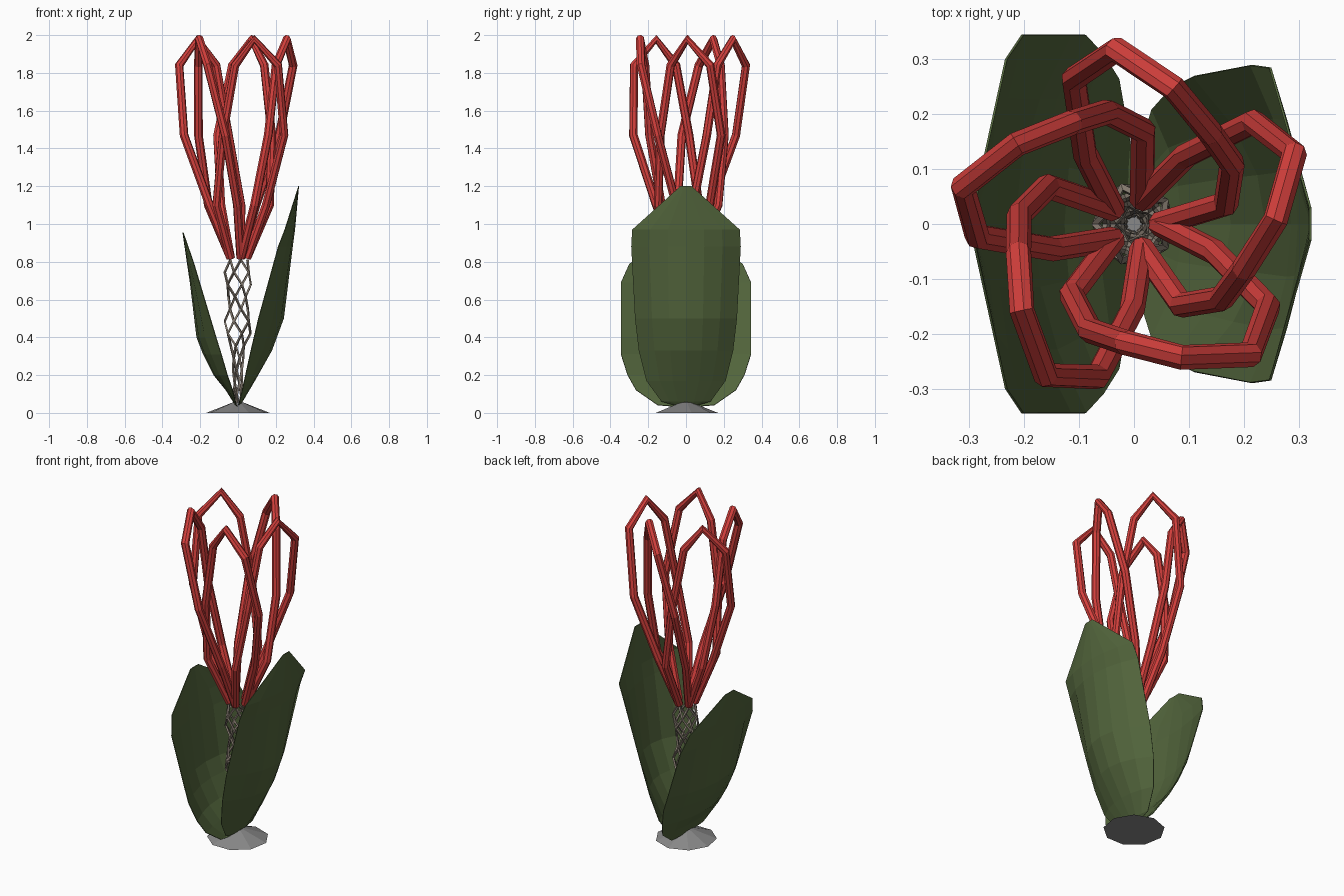
import bpy, bmesh, math
from mathutils import Vector, Matrix

if "Cube" in bpy.data.objects:
    bpy.data.objects.remove(bpy.data.objects["Cube"])


def material(name, rgb):
    m = bpy.data.materials.new(name)
    m.diffuse_color = (*rgb, 1)
    m.use_nodes = True
    m.node_tree.nodes["Principled BSDF"].inputs["Base Color"].default_value = m.diffuse_color
    return m


RED = material("petal_red", (0.65, 0.05, 0.045))
GREEN = material("leaf_green", (0.085, 0.13, 0.045))
BROWN = material("stem_brown", (0.25, 0.21, 0.17))
GREY = material("base_grey", (0.25, 0.25, 0.25))


def wire(name, paths, depth, res, mat):
    cu = bpy.data.curves.new(name, 'CURVE')
    cu.dimensions = '3D'
    cu.bevel_depth, cu.bevel_resolution = depth, res
    cu.use_fill_caps = True
    for pts in paths:
        s = cu.splines.new('POLY')
        s.points.add(len(pts) - 1)
        for p, co in zip(s.points, pts):
            p.co = (*co, 1)
        s.use_smooth = False
    cu.materials.append(mat)
    ob = bpy.data.objects.new(name, cu)
    bpy.context.collection.objects.link(ob)
    return ob


# Petals: one leaning loop of tube, repeated five times around z
loop = [(.015, .045, .82), (.095, .125, 1.10), (.218, .186, 1.47), (.292, .128, 1.84),
        (.258, .008, 1.978), (.201, -.081, 1.84), (.16, -.136, 1.47), (.087, -.148, 1.10),
        (.015, -.045, .82)]
for i in range(5):
    rot = Matrix.Rotation(math.radians(72 * i), 3, 'Z')
    wire(f"petal_loop_{i + 1}", [[rot @ Vector(p) for p in loop]], .023, 2, RED)

# Stem: crossing helices on a bulging tube
radii = [.02, .02, .022, .025, .028, .038, .066, .07, .052, .05, .068, .07, .05]
paths = []
for k in range(5):
    for hand in (1, -1):
        path = []
        for j, r in enumerate(radii):
            a = math.radians(72 * k + 36 * hand * j)
            path.append((r * math.cos(a), r * math.sin(a), .03 + .065 * j))
        paths.append(path)
wire("lattice_stem", paths, .007, 0, BROWN)


# Leaves: cupped shells from rows of (z, half width, rim x, spine x)
def leaf(name, rows, cols=6):
    bm = bmesh.new()
    grid = []
    for z, w, xr, xs in rows:
        row = []
        for c in range(cols + 1):
            t = 2 * c / cols - 1
            row.append(bm.verts.new((xr + (xs - xr) * (1 - t * t), w * t, z)))
        grid.append(row)
    for a, b in zip(grid, grid[1:]):
        for c in range(cols):
            bm.faces.new((a[c], a[c + 1], b[c + 1], b[c]))
    bmesh.ops.recalc_face_normals(bm, faces=bm.faces)
    # make the outside of the cup the front side
    side = 1 if rows[-1][3] > 0 else -1
    if sum(f.normal.x for f in bm.faces) * side < 0:
        bmesh.ops.reverse_faces(bm, faces=bm.faces)
    me = bpy.data.meshes.new(name)
    bm.to_mesh(me)
    bm.free()
    me.materials.append(GREEN)
    ob = bpy.data.objects.new(name, me)
    bpy.context.collection.objects.link(ob)
    mod = ob.modifiers.new("thickness", 'SOLIDIFY')
    mod.thickness = .004


leaf("tall_leaf", [(.03, .03, 0, .005), (.06, .13, .01, .025), (.17, .21, .035, .09),
                   (.33, .25, .07, .18), (.5, .27, .11, .243), (.88, .29, .215, .29),
                   (.97, .285, .25, .302), (1.2, .03, .323, .323)])
leaf("short_leaf", [(.03, .03, 0, -.005), (.04, .15, -.01, -.015), (.12, .265, -.03, -.065),
                    (.2, .31, -.058, -.13), (.31, .345, -.09, -.185), (.4, .345, -.118, -.22),
                    (.69, .345, -.205, -.255), (.79, .3, -.235, -.27), (.955, .04, -.292, -.294)])

# Base: low faceted mound
bpy.ops.mesh.primitive_cone_add(vertices=9, radius1=.17, radius2=.03, depth=.055,
                                location=(0, 0, .0275))
base = bpy.context.object
base.name = "base_mound"
base.data.materials.append(GREY)
